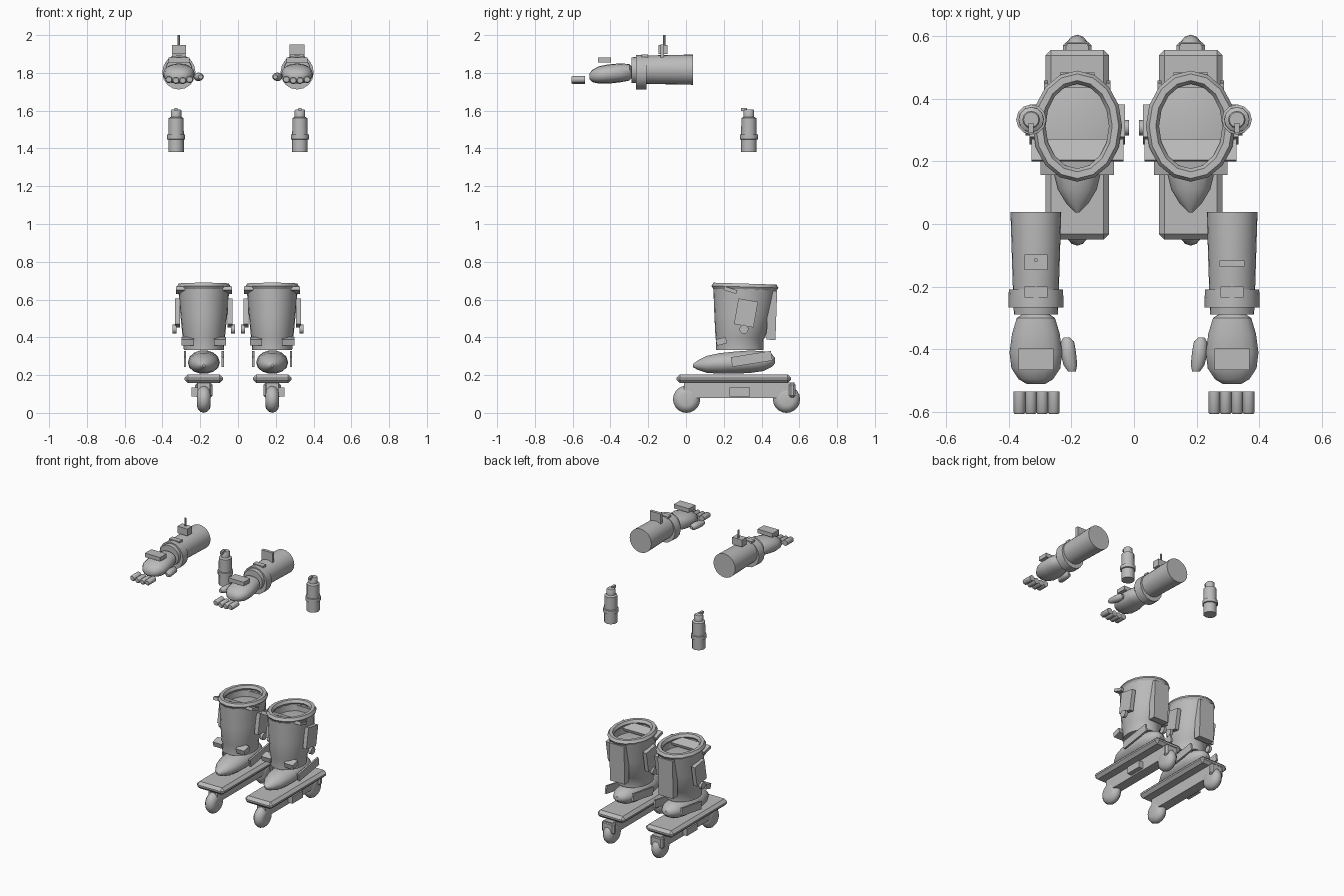
import bpy, bmesh, math
from mathutils import Matrix, Vector

old = bpy.data.objects.get("Cube")
if old:
    bpy.data.objects.remove(old, do_unlink=True)

GREY = (0.5, 0.5, 0.5, 1.0)
grey = bpy.data.materials.new("plain grey")
grey.use_nodes = True
grey.diffuse_color = GREY
grey.node_tree.nodes["Principled BSDF"].inputs["Base Color"].default_value = GREY


def finish(name, bm, s, smooth=True):
    """Mirror to one side, make the object and set its shading."""
    for v in bm.verts:
        v.co.x *= s
    bmesh.ops.recalc_face_normals(bm, faces=bm.faces)
    mesh = bpy.data.meshes.new(name)
    bm.to_mesh(mesh)
    bm.free()
    mesh.materials.append(grey)
    ob = bpy.data.objects.new(("left_" if s > 0 else "right_") + name, mesh)
    bpy.context.collection.objects.link(ob)
    if smooth:
        bpy.ops.object.select_all(action='DESELECT')
        ob.select_set(True)
        bpy.context.view_layer.objects.active = ob
        bpy.ops.object.shade_smooth_by_angle(angle=math.radians(40))
    return ob


def box(name, s, xr, yr, zr, tilt=0, chamfer=0):
    """Box from ranges, tilted about the x axis, with optional chamfer."""
    bm = bmesh.new()
    bmesh.ops.create_cube(bm, size=1)
    size = Vector([r[1] - r[0] for r in (xr, yr, zr)])
    mid = Vector([(r[1] + r[0]) / 2 for r in (xr, yr, zr)])
    bm.transform(Matrix.Translation(mid) @ Matrix.Rotation(math.radians(tilt), 4, 'X')
                 @ Matrix.Diagonal(size).to_4x4())
    if chamfer:
        bmesh.ops.bevel(bm, geom=bm.edges[:], offset=chamfer, segments=1, affect='EDGES')
    return finish(name, bm, s, False)


def loft(name, s, axis, rings, sides=16, power=1.0):
    """Skin elliptical rings (position, centre u, centre v, radius u, radius v)."""
    bm = bmesh.new()
    loops = []
    for t, cu, cv, ru, rv in rings:
        loop = []
        for i in range(sides):
            a = 2 * math.pi * i / sides
            c, d = math.cos(a), math.sin(a)
            u = cu + ru * math.copysign(abs(c) ** power, c)
            v = cv + rv * math.copysign(abs(d) ** power, d)
            loop.append(bm.verts.new({'X': (t, u, v), 'Y': (u, t, v), 'Z': (u, v, t)}[axis]))
        loops.append(loop)
    for a, b in zip(loops, loops[1:]):
        for i in range(sides):
            j = (i + 1) % sides
            bm.faces.new((a[i], a[j], b[j], b[i]))
    bm.faces.new(loops[0])
    bm.faces.new(loops[-1])
    return finish(name, bm, s)


def rod(name, s, axis, start, end, u, v, r, sides=16):
    return loft(name, s, axis, [(start, u, v, r, r), (end, u, v, r, r)], sides)


def skate(s):
    c = 0.181
    # Deck, frame and wheels
    box("deck", s, (c - .102, c + .102), (-.05, .555), (.157, .204), chamfer=.018)
    box("frame", s, (c - .033, c + .033), (-.01, .575), (.078, .16))
    box("frame_end", s, (c - .046, c + .046), (.545, .58), (.082, .158), chamfer=.01)
    box("frame_clip", s, (c + .03, c + .065), (.23, .34), (.088, .135))
    for label, y in (("front", .003), ("back", .532)):
        tread = [(-.036, .035), (-.032, .05), (-.018, .066), (0, .072),
                 (.018, .066), (.032, .05), (.036, .035)]
        loft(label + "_wheel", s, 'X', [(c + x, y, .072, r, r) for x, r in tread], 20)

    # Shoe
    loft("shoe", s, 'Y', [
        (.036, c, .25, .006, .008), (.065, c, .253, .035, .027),
        (.11, c, .257, .062, .046), (.18, c, .262, .08, .056),
        (.26, c, .266, .085, .06), (.34, c, .271, .083, .061),
        (.41, c, .274, .07, .054), (.455, c, .277, .045, .034),
        (.472, c, .277, .02, .014)], 14)
    for label, k in (("outer", 1), ("inner", -1)):
        x = c + k * .1
        box(label + "_shoe_strap", s, (x - .006, x + .006), (.24, .455), (.26, .312), tilt=9)

    # Boot cuff, closed just below its rim
    loft("boot_cuff", s, 'Z', [
        (.333, c, .284, .106, .125), (.39, c, .285, .108, .126),
        (.40, c, .288, .112, .132), (.52, c, .3, .124, .15),
        (.655, c, .312, .135, .167), (.66, c, .312, .11, .14),
        (.61, c, .312, .105, .135), (.62, c, .312, .06, .08)], 24)
    bm = bmesh.new()
    loops = []
    for i in range(16):
        a = math.tau * i / 16
        loop = []
        for j in range(6):
            b = math.tau * j / 6
            k = .021 * math.cos(b)
            y = .156 * math.sin(a) + k * math.sin(a)
            loop.append(bm.verts.new((c + (.122 + k) * math.cos(a), .312 + y,
                                      .667 - .03 * y + .02 * math.sin(b))))
        loops.append(loop)
    for i, loop in enumerate(loops):
        after = loops[(i + 1) % 16]
        for j in range(6):
            k = (j + 1) % 6
            bm.faces.new((loop[j], loop[k], after[k], after[j]))
    finish("cuff_rim", bm, s)

    # Straps, clips and panels on the cuff
    box("top_strap", s, (c - .148, c + .146), (.2, .27), (.64, .66), tilt=-17)
    box("back_panel", s, (c - .055, c + .055), (.43, .478), (.387, .645), tilt=-2)
    for label, k in (("outer", 1), ("inner", -1)):
        def span(a, b):
            return tuple(sorted((c + k * a, c + k * b)))
        box(label + "_ankle_clip", s, span(.053, .118), (.16, .215), (.362, .396), tilt=15)
        box(label + "_side_panel", s, span(.125, .152), (.265, .37), (.46, .598), tilt=-10)
        lo, hi = span(.145, .165)
        rod(label + "_panel_knob", s, 'X', lo, hi, .307, .443, .024, 12)


def canister(s):
    x, y = .328, .333
    profile = [(1.38, .041), (1.447, .041), (1.449, .048), (1.473, .048),
               (1.475, .041), (1.56, .04), (1.567, .028), (1.6, .028), (1.605, .024)]
    loft("canister", s, 'Z', [(z, x, y, r, r) for z, r in profile], 12)
    box("canister_nozzle", s, (x - .008, x + .008), (.29, .322), (1.597, 1.613))


def arm(s):
    x, z = .313, 1.817
    # Forearm with wrist ring
    loft("forearm", s, 'Y', [(.038, x, z, .081, .08), (-.22, x, z, .073, .075),
                             (-.288, x, z - .003, .07, .067)], 24)
    loft("wrist_ring", s, 'Y', [(-.209, x, 1.803, .086, .09),
                                (-.238, x, 1.803, .088, .091),
                                (-.266, x, 1.803, .088, .091)], 16)
    box("wrist_tab", s, (x - .037, x + .037), (-.235, -.2), (1.86, 1.897))

    # Hand, thumb and detached fingers
    loft("hand", s, 'Y', [
        (-.286, x, 1.803, .04, .03), (-.3, x, 1.803, .061, .044),
        (-.35, x, 1.8, .076, .05), (-.41, x, 1.794, .084, .051),
        (-.46, x, 1.789, .078, .046), (-.495, x, 1.784, .055, .033),
        (-.511, x, 1.781, .028, .016)], 16, .9)
    loft("thumb", s, 'Y', [
        (-.362, .215, 1.779, .01, .01), (-.375, .212, 1.779, .021, .02),
        (-.41, .21, 1.779, .025, .023), (-.45, .203, 1.779, .022, .02),
        (-.471, .198, 1.779, .012, .011)], 12)
    for i in range(4):
        fx = .256 + .0365 * i
        fz = 1.76 if i in (1, 2) else 1.765
        name = ("index", "middle", "ring", "little")[i] + "_finger"
        loft(name, s, 'Y', [(-.534, fx, fz, .019, .019), (-.6, fx, fz, .019, .019),
                            (-.606, fx, fz, .015, .014)], 12)
    box("hand_plate", s, (.256, .369), (-.465, -.397), (1.855, 1.882))

    # Wrist devices: radio on the right, thin screen on the left
    if s < 0:
        box("radio", s, (.276, .35), (-.146, -.097), (1.9, 1.947))
        rod("antenna", s, 'Z', 1.94, 2.0, x, -.115, .006, 8)
    else:
        box("screen", s, (.272, .352), (-.136, -.116), (1.88, 1.95))


for side in (1, -1):
    skate(side)
    canister(side)
    arm(side)
